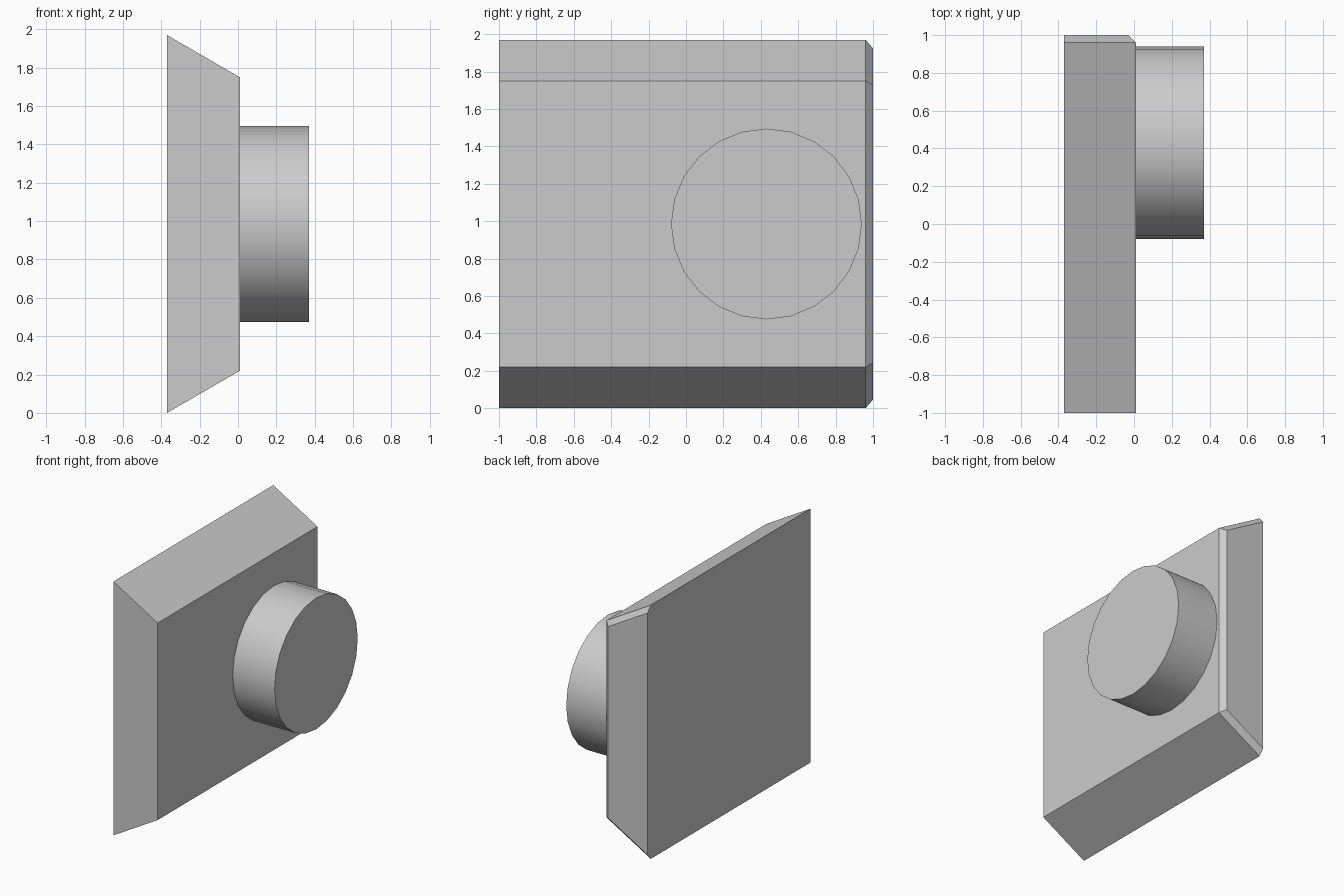
import bpy
import bmesh
from math import radians
from mathutils import Matrix

cube = bpy.data.objects.get("Cube")
if cube:
    bpy.data.objects.remove(cube, do_unlink=True)

# One plain grey for the whole model
grey = bpy.data.materials.new("light grey")
grey.use_nodes = True
grey.diffuse_color = (0.6, 0.6, 0.6, 1)
grey.node_tree.nodes["Principled BSDF"].inputs["Base Color"].default_value = grey.diffuse_color

MID_Z = 0.985   # height of the symmetry plane
FACE_X = 0.01   # mounting face of the plate
BACK_X = -0.37  # wide face of the plate


def add_object(name, bm):
    bmesh.ops.recalc_face_normals(bm, faces=bm.faces)
    mesh = bpy.data.meshes.new(name)
    bm.to_mesh(mesh)
    bm.free()
    mesh.materials.append(grey)
    obj = bpy.data.objects.new(name, mesh)
    bpy.context.collection.objects.link(obj)
    return obj


# Dovetail plate: trapezoid sections lofted along y, the last one chamfered in
def section(bm, y, x_narrow, half_wide, half_narrow):
    corners = [(BACK_X, -half_wide), (x_narrow, -half_narrow),
               (x_narrow, half_narrow), (BACK_X, half_wide)]
    return [bm.verts.new((x, y, MID_Z + z)) for x, z in corners]


bm = bmesh.new()
rings = [section(bm, -1, FACE_X, 0.985, 0.765),
         section(bm, 0.96, FACE_X, 0.985, 0.765),
         section(bm, 1, -0.03, 0.939, 0.742)]
for a, b in zip(rings, rings[1:]):
    for i in range(4):
        j = (i + 1) % 4
        bm.faces.new((a[i], a[j], b[j], b[i]))
bm.faces.new(rings[0])
bm.faces.new(rings[-1])
add_object("dovetail_plate", bm)

# Round boss standing on the mounting face
length = 0.36
bm = bmesh.new()
bmesh.ops.create_cone(
    bm, cap_ends=True, segments=24, radius1=0.51, radius2=0.51, depth=length,
    matrix=Matrix.Translation((FACE_X + length / 2, 0.43, MID_Z))
    @ Matrix.Rotation(radians(90), 4, "Y"))
boss = add_object("round_boss", bm)
bpy.ops.object.select_all(action="DESELECT")
boss.select_set(True)
bpy.context.view_layer.objects.active = boss
bpy.ops.object.shade_smooth_by_angle(angle=radians(30))
